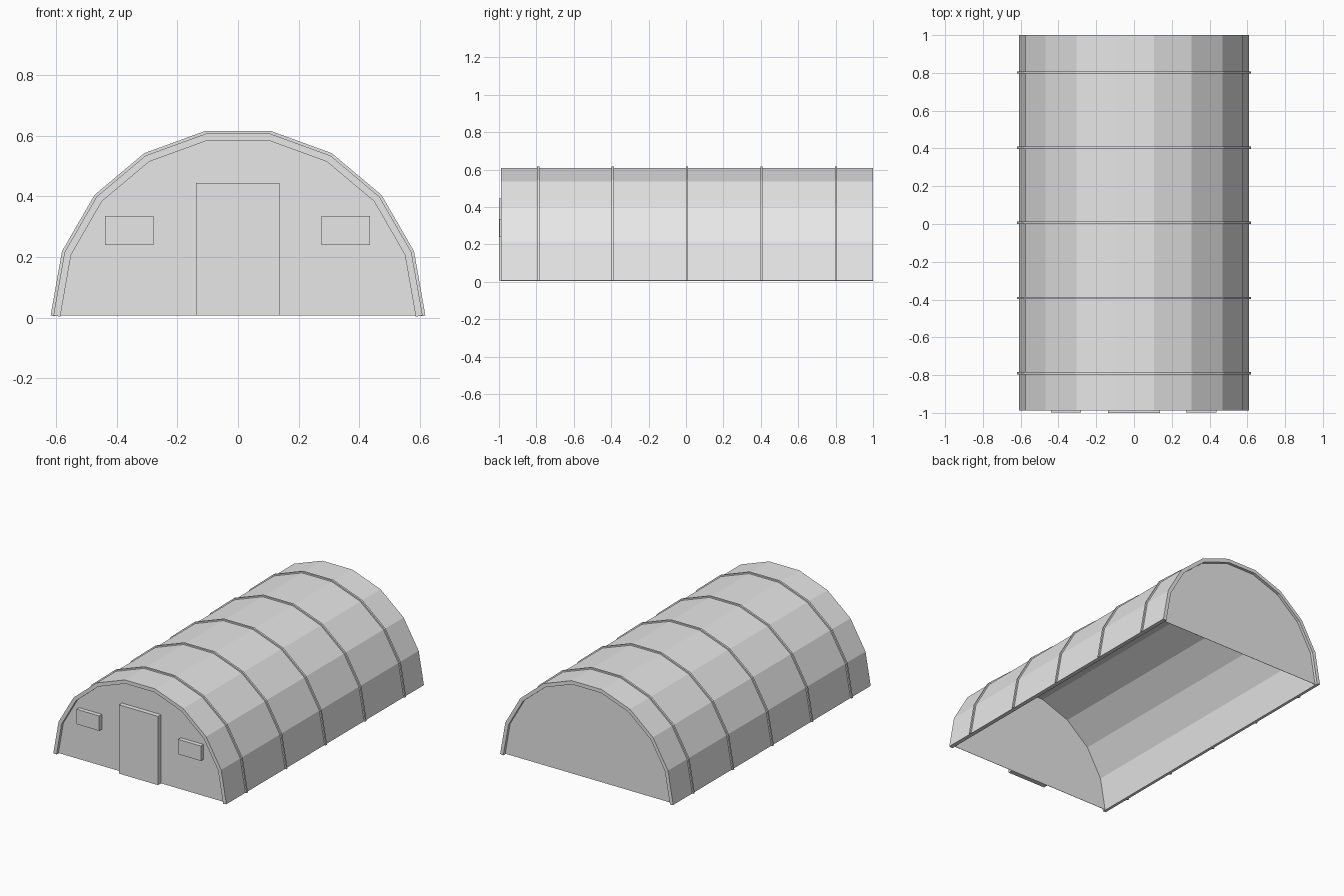
import bpy
import bmesh
from math import cos, sin, radians, pi

old = bpy.data.objects.get("Cube")
if old:
    bpy.data.objects.remove(old, do_unlink=True)

SEGMENTS = 9
BASE = 0.007           # height of the arch centre
RADIUS = 0.61          # outer radius of the roof shell
THICK = 0.023
FRONT, BACK = -0.988, 1.0
RECESS = 0.018         # end walls sit inside the shell rim

grey = bpy.data.materials.new("plain_grey")
grey.use_nodes = True
grey.diffuse_color = (0.8, 0.8, 0.8, 1)
grey.node_tree.nodes["Principled BSDF"].inputs["Base Color"].default_value = (0.8, 0.8, 0.8, 1)


def arch(radius):
    """Points of a faceted half circle, from +x over the top to -x."""
    return [(radius * cos(pi * i / SEGMENTS), BASE + radius * sin(pi * i / SEGMENTS))
            for i in range(SEGMENTS + 1)]


def band(radius, thick):
    """Closed arch profile of even thickness with square-cut feet."""
    tilt = radians(90 / SEGMENTS)
    inner = arch(radius - thick / cos(tilt))
    foot_x, foot_z = radius - thick * cos(tilt), BASE - thick * sin(tilt)
    inner[0], inner[-1] = (foot_x, foot_z), (-foot_x, foot_z)
    return arch(radius) + inner[::-1]


def prism(name, profile, y0, y1):
    """Extrude an x-z profile along y; equal ends give a single sheet."""
    bm = bmesh.new()
    face = bm.faces.new([bm.verts.new((x, y0, z)) for x, z in profile])
    if y1 != y0:
        new = bmesh.ops.extrude_face_region(bm, geom=[face])["geom"]
        verts = [v for v in new if isinstance(v, bmesh.types.BMVert)]
        bmesh.ops.translate(bm, verts=verts, vec=(0, y1 - y0, 0))
        bmesh.ops.recalc_face_normals(bm, faces=bm.faces)
    mesh = bpy.data.meshes.new(name)
    bm.to_mesh(mesh)
    bm.free()
    mesh.materials.append(grey)
    obj = bpy.data.objects.new(name, mesh)
    bpy.context.collection.objects.link(obj)
    return obj


def rectangle(x0, x1, z0, z1):
    return [(x0, z0), (x1, z0), (x1, z1), (x0, z1)]


# Roof shell, open underneath
prism("roof_shell", band(RADIUS, THICK), FRONT, BACK)

# Raised ribs around the roof
for i in range(5):
    y = -0.79 + i * 0.398
    prism(f"roof_rib_{i + 1}", band(RADIUS + 0.009, 0.014), y - 0.006, y + 0.006)

# Thin end walls
wall = arch(RADIUS - THICK / 2)
prism("front_wall", wall, FRONT + RECESS, FRONT + RECESS + 0.002)
prism("back_wall", wall, BACK - RECESS - 0.002, BACK - RECESS)

# Door and windows stand proud of the front wall
prism("door", rectangle(-0.138, 0.137, BASE, 0.445), -1.0, FRONT + RECESS + 0.001)
for side, x in (("left", 0.356), ("right", -0.36)):
    prism(f"{side}_window", rectangle(x - 0.08, x + 0.08, 0.24, 0.335),
          -0.997, FRONT + RECESS + 0.001)
